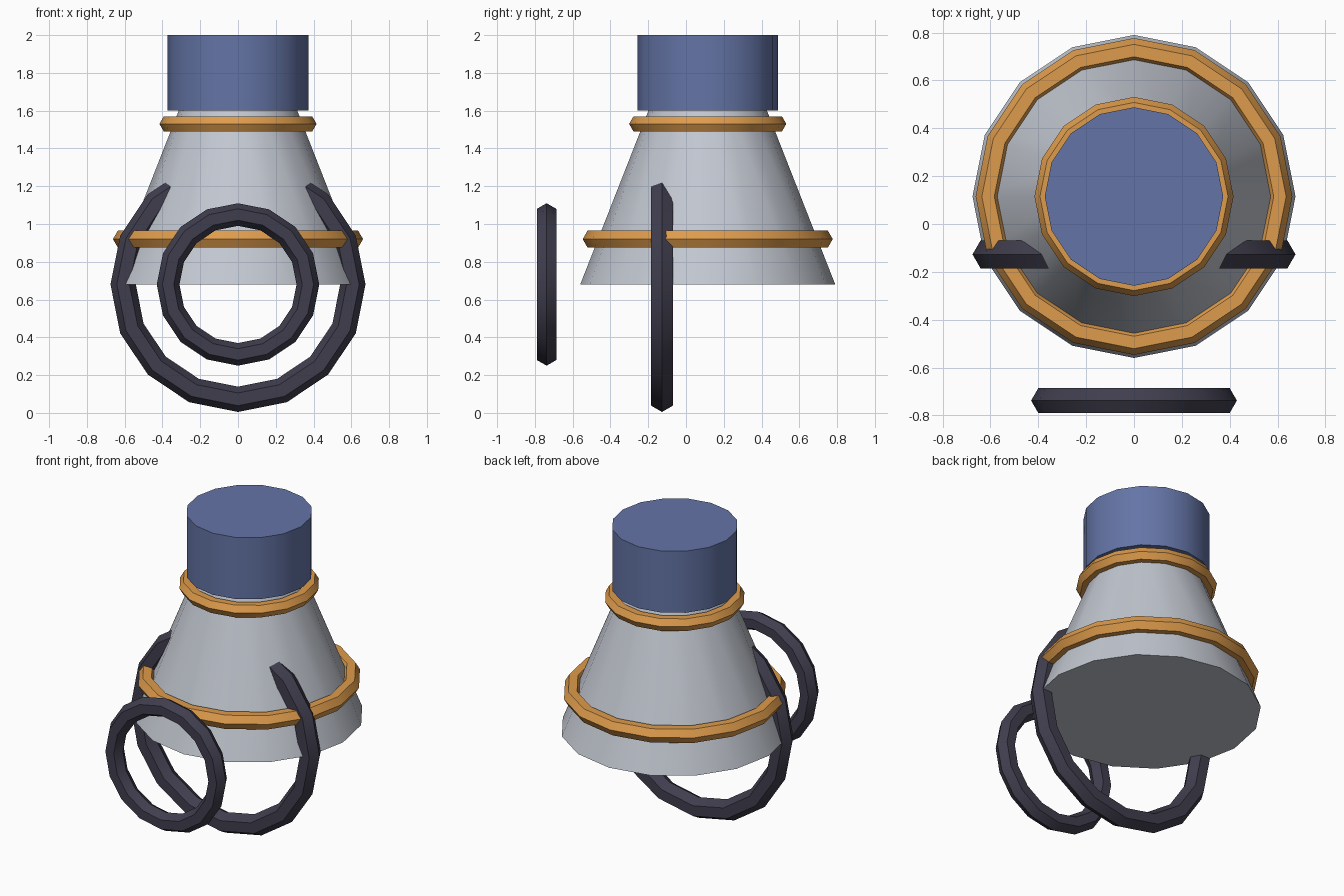
import bpy
import math

cube = bpy.data.objects.get("Cube")
if cube:
    bpy.data.objects.remove(cube, do_unlink=True)

SIDES = 16
AXIS_Y = 0.115      # vertical axis of the body
HOOP_Z = 0.68       # centre height of the upright hoops


def material(name, rgb):
    mat = bpy.data.materials.new(name)
    mat.use_nodes = True
    mat.diffuse_color = (*rgb, 1)
    mat.node_tree.nodes["Principled BSDF"].inputs["Base Color"].default_value = (*rgb, 1)
    return mat


def finish(name, mat):
    obj = bpy.context.object
    obj.name = name
    obj.data.materials.append(mat)
    bpy.ops.object.shade_smooth_by_angle(angle=math.radians(30))
    return obj


def frustum(name, mat, r_low, r_high, z_low, z_high):
    bpy.ops.mesh.primitive_cone_add(
        vertices=SIDES, radius1=r_low, radius2=r_high, depth=z_high - z_low,
        location=(0, AXIS_Y, (z_low + z_high) / 2))
    return finish(name, mat)


def ring(name, mat, major, minor, y, z, upright=False):
    bpy.ops.mesh.primitive_torus_add(
        major_segments=SIDES, minor_segments=6,
        major_radius=major, minor_radius=minor, location=(0, y, z),
        rotation=(math.pi / 2 if upright else 0, 0, 0))
    return finish(name, mat)


grey = material("light grey", (0.54, 0.57, 0.63))
blue = material("slate blue", (0.127, 0.175, 0.38))
orange = material("amber orange", (0.73, 0.33, 0.072))
dark = material("dark charcoal", (0.051, 0.048, 0.076))

# Body and cap
frustum("cone_body", grey, 0.675, 0.31, 0.68, 1.61)
frustum("top_cylinder", blue, 0.373, 0.373, 1.6, 2.0)

# Horizontal bands around the body
ring("upper_band", orange, 0.37, 0.046, AXIS_Y, 1.53)
ring("lower_band", orange, 0.61, 0.052, AXIS_Y, 0.92)

# Upright hoops
ring("large_hoop", dark, 0.608, 0.067, -0.127, HOOP_Z, True)
ring("small_hoop", dark, 0.37, 0.06, -0.738, HOOP_Z, True)
